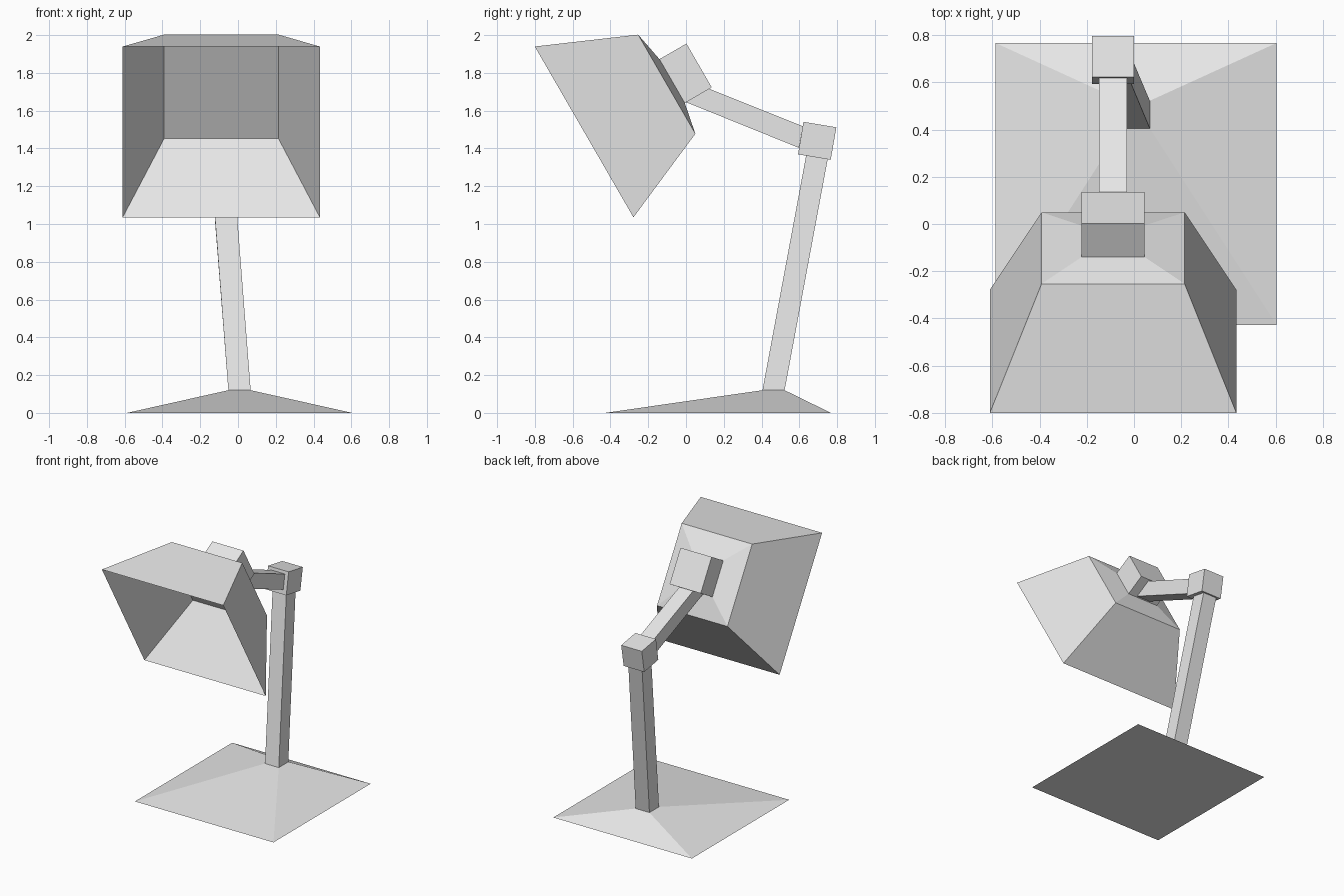
import bpy, bmesh, math

if "Cube" in bpy.data.objects:
    bpy.data.objects.remove(bpy.data.objects["Cube"])

grey = bpy.data.materials.new("light_grey")
grey.diffuse_color = (0.8, 0.8, 0.8, 1)
grey.use_nodes = True
grey.node_tree.nodes["Principled BSDF"].inputs["Base Color"].default_value = grey.diffuse_color


def ring(x, half, p, q):
    """Rectangle centred on x, spanning the (y, z) points p to q."""
    return [(x - half, *p), (x + half, *p), (x + half, *q), (x - half, *q)]


def loft(name, rings, capped=True):
    """Join four-cornered rings with flat faces."""
    bm = bmesh.new()
    loops = [[bm.verts.new(c) for c in r] for r in rings]
    for a, b in zip(loops, loops[1:]):
        for i in range(4):
            j = (i + 1) % 4
            bm.faces.new((a[i], a[j], b[j], b[i]))
    if capped:
        bm.faces.new(loops[0][::-1])
        bm.faces.new(loops[-1])
    bmesh.ops.recalc_face_normals(bm, faces=bm.faces)
    mesh = bpy.data.meshes.new(name)
    bm.to_mesh(mesh)
    bm.free()
    mesh.materials.append(grey)
    obj = bpy.data.objects.new(name, mesh)
    bpy.context.collection.objects.link(obj)
    return obj


X = -0.0885                      # centre line of the head and arms
C30, S30 = math.cos(math.radians(30)), 0.5


def head_ring(t, half):
    """Square across the tilted head axis, t behind the shade's back edge."""
    y, z = -0.102 + t * C30, 1.740 + t * S30
    return ring(X, half, (y + half * S30, z - half * C30),
                (y - half * S30, z + half * C30))


# Base: shallow pyramid with its flat top set towards the back
loft("base", [ring(0.0085, 0.596, (-0.428, 0), (0.767, 0)),
              ring(0.008, 0.059, (0.405, 0.12), (0.522, 0.12))])

# Lower arm leans back and slightly sideways up to the joint
loft("lower_arm", [ring(0.008, 0.059, (0.405, 0.12), (0.522, 0.12)),
                   ring(X, 0.059, (0.636, 1.362), (0.750, 1.343))], False)

# Elbow joint
loft("elbow_joint", [ring(X, 0.0885, (0.593, 1.369), (0.766, 1.340)),
                     ring(X, 0.0885, (0.622, 1.541), (0.796, 1.512))])

# Upper arm from the joint to the underside of the head knob
loft("upper_arm", [ring(X, 0.059, (0.598, 1.403), (0.618, 1.518)),
                   ring(X, 0.059, (0.0, 1.645), (0.123, 1.716))], False)

# Knob behind the shade
loft("head_knob", [head_ring(0.033, 0.134), head_ring(0.198, 0.134)])

# Shade: shallow back cap, outer walls, rim, then hollow inside
loft("lamp_shade", [head_ring(0.033, 0.134), head_ring(0, 0.303),
                    head_ring(-0.505, 0.522), head_ring(-0.052, 0.303)])
